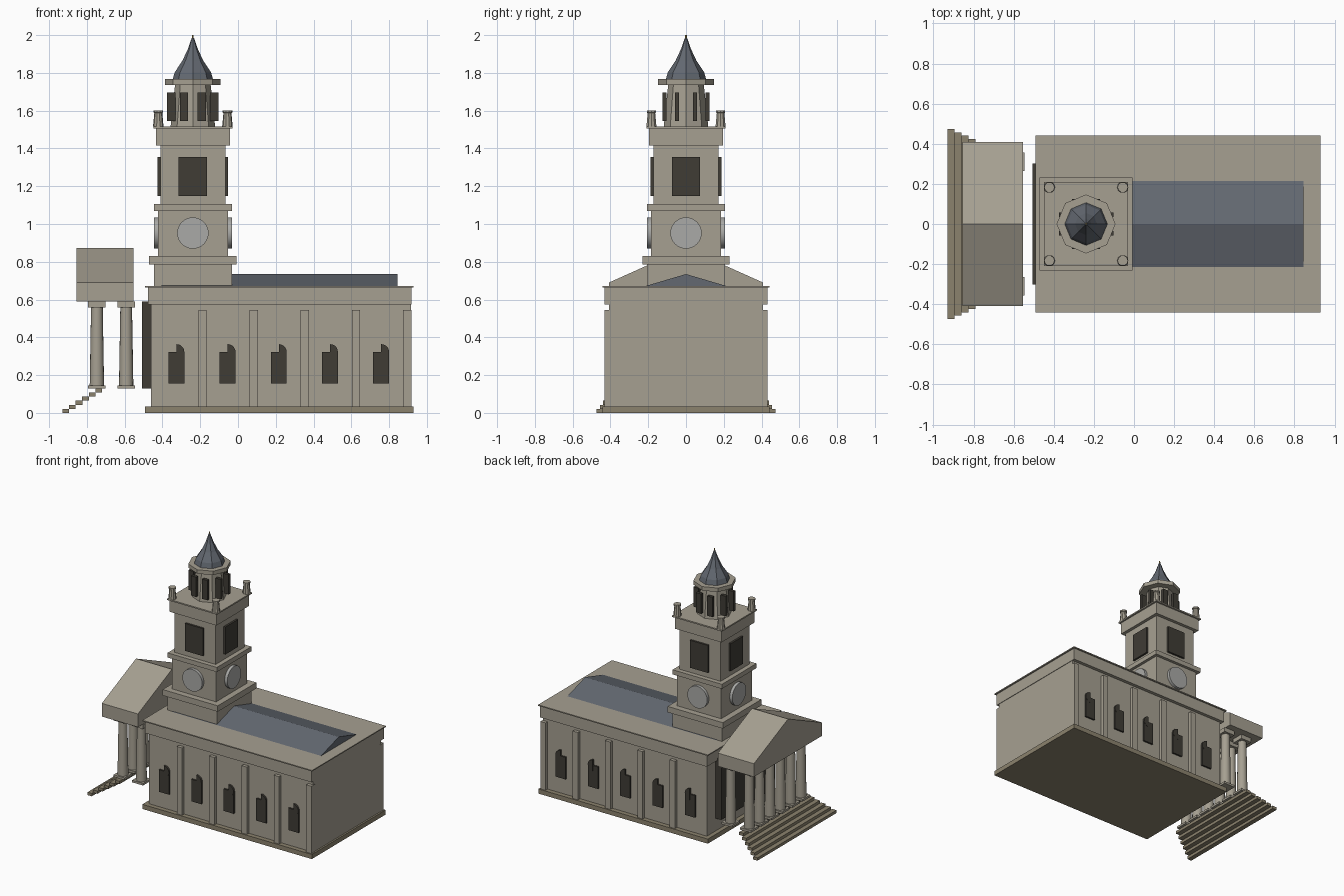
import bpy, bmesh
from math import pi, cos, sin, radians
from mathutils import Matrix

if "Cube" in bpy.data.objects:
    bpy.data.objects.remove(bpy.data.objects["Cube"])


def material(name, r, g, b):
    m = bpy.data.materials.new(name)
    m.diffuse_color = (r, g, b, 1)
    m.use_nodes = True
    m.node_tree.nodes["Principled BSDF"].inputs["Base Color"].default_value = m.diffuse_color
    return m


STONE = material("stone", .38, .35, .285)
BASE = material("base_stone", .26, .225, .155)
DARK = material("dark_opening", .05, .045, .036)
SLATE = material("slate", .125, .14, .165)
DIAL = material("dial", .40, .40, .385)
GOLD = material("gilt", .45, .32, .08)


def finish(name, bm, mat, smooth=False):
    bmesh.ops.recalc_face_normals(bm, faces=bm.faces)
    me = bpy.data.meshes.new(name)
    bm.to_mesh(me)
    bm.free()
    ob = bpy.data.objects.new(name, me)
    bpy.context.collection.objects.link(ob)
    me.materials.append(mat)
    if smooth:
        bpy.ops.object.select_all(action='DESELECT')
        ob.select_set(True)
        bpy.context.view_layer.objects.active = ob
        bpy.ops.object.shade_smooth_by_angle(angle=radians(35))
    return ob


def box(name, x, y, z, mat=STONE):
    """Box from (min, max) pairs."""
    bm = bmesh.new()
    size = [b - a for a, b in (x, y, z)]
    mid = [(a + b) / 2 for a, b in (x, y, z)]
    bmesh.ops.create_cube(bm, size=1, matrix=Matrix.Translation(mid) @ Matrix.Diagonal((*size, 1)))
    return finish(name, bm, mat)


def square(name, half, z, mat=STONE, cx=-.239, cy=0):
    return box(name, (cx - half, cx + half), (cy - half, cy + half), z, mat)


def prism(name, pts, axis, a, b, mat):
    """Profile of (horizontal, z) points extruded along x or y from a to b."""
    bm = bmesh.new()
    f = bm.faces.new([bm.verts.new((a, h, z) if axis == 'x' else (h, a, z)) for h, z in pts])
    new = bmesh.ops.extrude_face_region(bm, geom=[f])['geom']
    d = (b - a, 0, 0) if axis == 'x' else (0, b - a, 0)
    bmesh.ops.translate(bm, vec=d, verts=[v for v in new if isinstance(v, bmesh.types.BMVert)])
    return finish(name, bm, mat)


def turned(name, profile, sides, x, y, mat=STONE, smooth=False):
    """Stack of (radius, z) rings, capped at both ends."""
    bm = bmesh.new()
    rings = [[bm.verts.new((x + r * cos(2 * pi * i / sides), y + r * sin(2 * pi * i / sides), z))
              for i in range(sides)] for r, z in profile]
    for lo, hi in zip(rings, rings[1:]):
        for i in range(sides):
            j = (i + 1) % sides
            bm.faces.new((lo[i], lo[j], hi[j], hi[i]))
    bm.faces.new(rings[0])
    bm.faces.new(rings[-1])
    return finish(name, bm, mat, smooth)


# Hall
box("hall_plinth", (-.492, .928), (-.442, .442), (0, .035), BASE)
box("hall_walls", (-.46, .915), (-.407, .407), (.035, .665))
box("hall_frieze", (-.477, .919), (-.432, .432), (.575, .665))
box("hall_cornice", (-.492, .93), (-.442, .442), (.664, .672))
prism("hall_roof", [(-.22, .67), (.22, .67), (0, .735)], 'x', -.405, .845, SLATE)
box("entrance_opening", (-.507, -.455), (-.302, .302), (.13, .59), DARK)

# Side pilasters and windows, with a half-round head offset to one side
for s, side in ((-1, "front"), (1, "back")):
    for i in range(5):
        px, wx = -.188 + .271 * i, -.326 + .271 * i
        y = sorted((s * .39, s * .432))
        box(f"{side}_pilaster_{i}", (px - .022, px + .022), y, (.035, .545))
        box(f"{side}_window_{i}", (wx - .042, wx + .042), sorted((s * .39, s * .42)), (.155, .322), DARK)
        arc = [(wx + .042 * cos(t), .322 + .042 * sin(t)) for t in
               [-pi / 2 + pi * k / 10 for k in range(11)]]
        prism(f"{side}_window_head_{i}", arc, 'y', s * .39, s * .421, DARK)

# Portico
prism("portico_pediment", [(-.408, .59), (.408, .59), (.408, .69), (0, .873), (-.408, .69)],
      'x', -.855, -.553, STONE)
spots = [(-.747, -.31 + .124 * i) for i in range(6)] + [(-.592, -.31), (-.592, .31)]
for i, (x, y) in enumerate(spots):
    square(f"column_base_{i}", .046, (.13, .146), STONE, x, y)
    turned(f"column_shaft_{i}", [(.038, .146), (.031, .558)], 16, x, y, STONE, True)
    square(f"column_capital_{i}", .046, (.557, .59), STONE, x, y)

# Floating step treads
for i in range(6):
    x, w = -.93 + .035 * i, .473 - .0165 * i
    box(f"step_{i}", (x, x + .036), (-w, w), (.0215 * i, .0215 * (i + 1)), BASE)

# Tower stages, from bottom to top
TX = -.239
for name, half, lo, hi in (("tower_base", .207, .67, .785), ("tower_base_ledge", .231, .785, .83),
                           ("clock_stage", .185, .83, 1.07), ("clock_ledge", .207, 1.07, 1.105),
                           ("belfry_stage", .172, 1.105, 1.415), ("belfry_frieze", .196, 1.415, 1.507),
                           ("belfry_cornice", .209, 1.505, 1.515)):
    square(name, half, (lo, hi))

# Clock dials and belfry louvres on the four sides
for k in range(4):
    turn = Matrix.Translation((TX, 0, 0)) @ Matrix.Rotation(k * pi / 2, 4, 'Z')
    bm = bmesh.new()
    bmesh.ops.create_cone(bm, cap_ends=True, segments=32, radius1=.083, radius2=.083, depth=.04,
                          matrix=turn @ Matrix.Translation((.187, 0, .952)) @ Matrix.Rotation(pi / 2, 4, 'Y'))
    finish(f"clock_dial_{k}", bm, DIAL, True)
    bm = bmesh.new()
    bmesh.ops.create_cube(bm, size=1, matrix=turn @ Matrix.Translation((.172, 0, 1.252))
                          @ Matrix.Diagonal((.03, .15, .208, 1)))
    finish(f"belfry_louvre_{k}", bm, DARK)

# Corner pinnacles
for sx in (-1, 1):
    for sy in (-1, 1):
        turned(f"pinnacle_{sx}_{sy}", [(.028, 1.515), (.021, 1.588), (.026, 1.59), (.026, 1.602)],
               10, TX + sx * .183, sy * .183)

# Octagonal lantern, spire and finial
turned("lantern", [(.118, 1.515), (.094, 1.74)], 8, TX, 0)
for k in range(8):
    a = pi / 8 + k * pi / 4
    x, y = TX + .123 * cos(a), .123 * sin(a)
    box(f"lantern_louvre_{k}", (x - .022, x + .022), (y - .011, y + .011), (1.545, 1.695), DARK)
turned("lantern_cornice", [(.147, 1.737), (.147, 1.767)], 8, TX, 0)
turned("spire", [(.107, 1.765), (.096, 1.803), (.055, 1.865), (.027, 1.925), (.006, 1.985)], 8, TX, 0, SLATE)
turned("finial", [(.005, 1.97), (.004, 2.0)], 8, TX, 0, GOLD)
